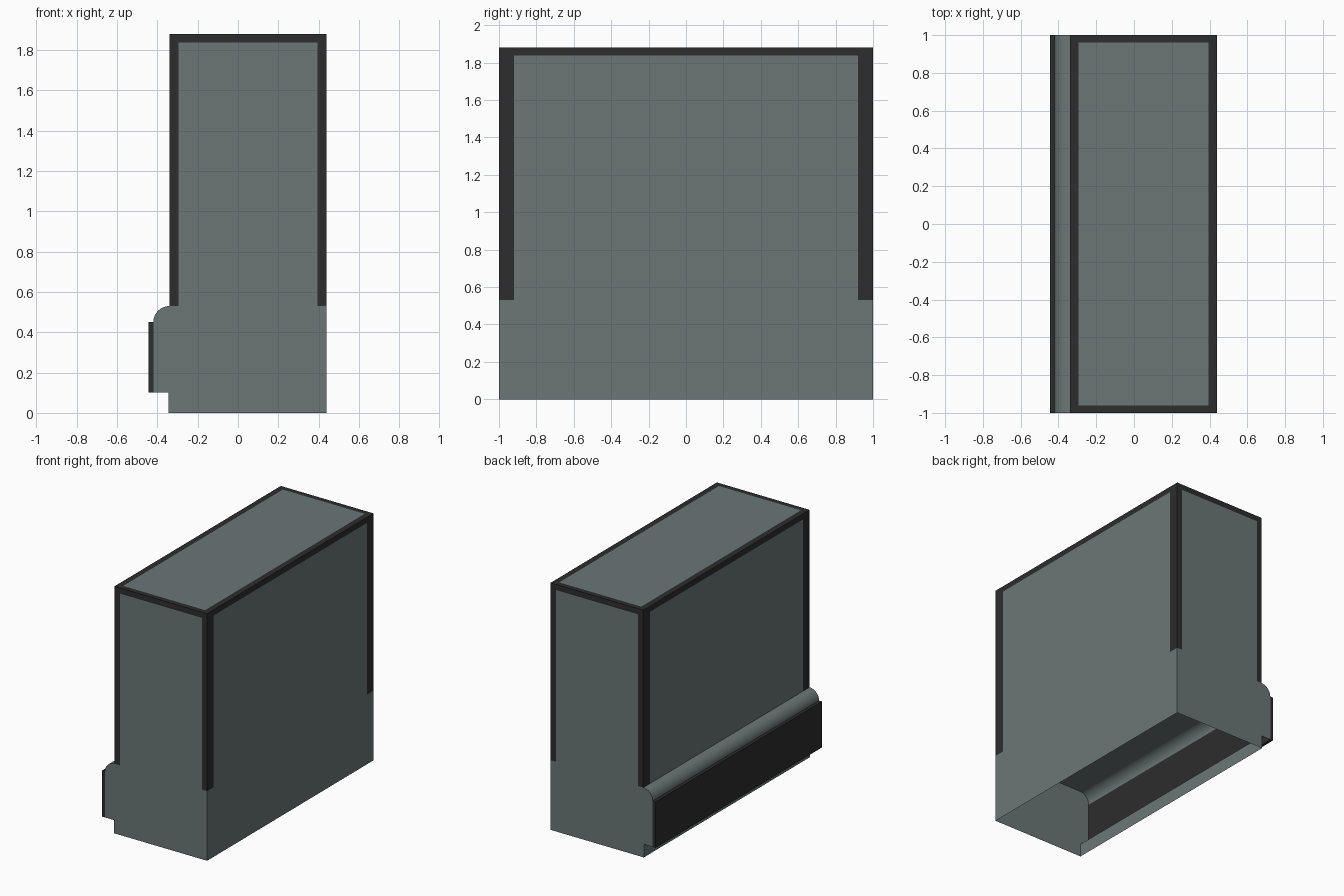
import bpy, bmesh, math
from mathutils import Vector

if "Cube" in bpy.data.objects:
    bpy.data.objects.remove(bpy.data.objects["Cube"])


def material(name, rgb):
    m = bpy.data.materials.new(name)
    m.diffuse_color = (*rgb, 1)
    m.use_nodes = True
    m.node_tree.nodes["Principled BSDF"].inputs["Base Color"].default_value = m.diffuse_color
    return m


GREY = material("grey_green", (0.147, 0.184, 0.181))
BLACK = material("black_trim", (0.026, 0.026, 0.026))


def finish(name, bm, *mats):
    bm.normal_update()
    me = bpy.data.meshes.new(name)
    bm.to_mesh(me)
    bm.free()
    ob = bpy.data.objects.new(name, me)
    bpy.context.collection.objects.link(ob)
    for m in mats:
        me.materials.append(m)
    return ob


def box(x0, x1, y0, y1, z0, z1):
    bm = bmesh.new()
    bmesh.ops.create_cube(bm, size=1)
    for v in bm.verts:
        v.co = Vector(((x0 + x1) / 2 + v.co.x * (x1 - x0),
                       (y0 + y1) / 2 + v.co.y * (y1 - y0),
                       (z0 + z1) / 2 + v.co.z * (z1 - z0)))
    return bm


X0, X1, TOP, SEAM = -0.34, 0.44, 1.88, 0.53
STEP, FRONT = -0.345, -0.42

# Upper cabinet: box whose faces are cut into panels with black edge strips
bm = box(X0, X1, -1, 1, SEAM, TOP)
bm.normal_update()
bmesh.ops.delete(bm, geom=[f for f in bm.faces if f.normal.z < -0.9], context='FACES_ONLY')


def cut(axis, value, facing):
    """Cut only the faces whose normal runs along one of the given axes."""
    bm.normal_update()
    faces = [f for f in bm.faces if any(abs(f.normal[a]) > 0.9 for a in facing)]
    geom = set(faces)
    for f in faces:
        geom.update(f.edges, f.verts)
    co, no = Vector(), Vector()
    co[axis], no[axis] = value, 1
    bmesh.ops.bisect_plane(bm, geom=list(geom), plane_co=co, plane_no=no)


cut(2, TOP - 0.043, (0, 1))
for x in (X0 + 0.045, X1 - 0.045):
    cut(0, x, (1, 2))
for s in (-1, 1):
    cut(1, s * 0.96, (2,))
    cut(1, s * 0.92, (0,))
bm.normal_update()
for f in bm.faces:
    c, n = f.calc_center_median(), f.normal
    on_x, on_z = abs(n.x) > 0.9, abs(n.z) > 0.9
    trim = (not on_z and c.z > TOP - 0.043) \
        or (not on_x and not X0 + 0.045 < c.x < X1 - 0.045) \
        or (on_x and abs(c.y) > 0.92) or (on_z and abs(c.y) > 0.96)
    f.material_index = int(trim)
finish("upper_cabinet", bm, GREY, BLACK)

# Base: hollow shell from a side profile, rounded top edge, open underneath
R = 0.08
arc = [(FRONT + R - R * math.sin(a), SEAM - R + R * math.cos(a))
       for a in (math.pi / 2 * i / 10 for i in range(11))]
profile = [(X1, 0), (X1, SEAM)] + arc + [(FRONT, 0.1), (STEP, 0.1), (STEP, 0)]
bm = bmesh.new()
end = bm.faces.new([bm.verts.new((x, -1, z)) for x, z in profile])
ret = bmesh.ops.extrude_face_region(bm, geom=[end], use_keep_orig=True)
for v in ret["geom"]:
    if isinstance(v, bmesh.types.BMVert):
        v.co.y = 1
bmesh.ops.recalc_face_normals(bm, faces=bm.faces)
bm.normal_update()
openings = [f for f in bm.faces
            if f.normal.z < -0.9 and f.calc_center_median().z < 0.01
            or f.normal.x < -0.999 and f.calc_center_median().x < FRONT + 0.001]
bmesh.ops.delete(bm, geom=openings, context='FACES')
base = finish("base", bm, GREY)
bpy.context.view_layer.objects.active = base
base.select_set(True)
bpy.ops.object.shade_smooth_by_angle(angle=math.radians(35))

# Black plate closing the long side of the base
finish("side_plate", box(FRONT - 0.025, FRONT, -1, 1, 0.1, 0.45), BLACK)
